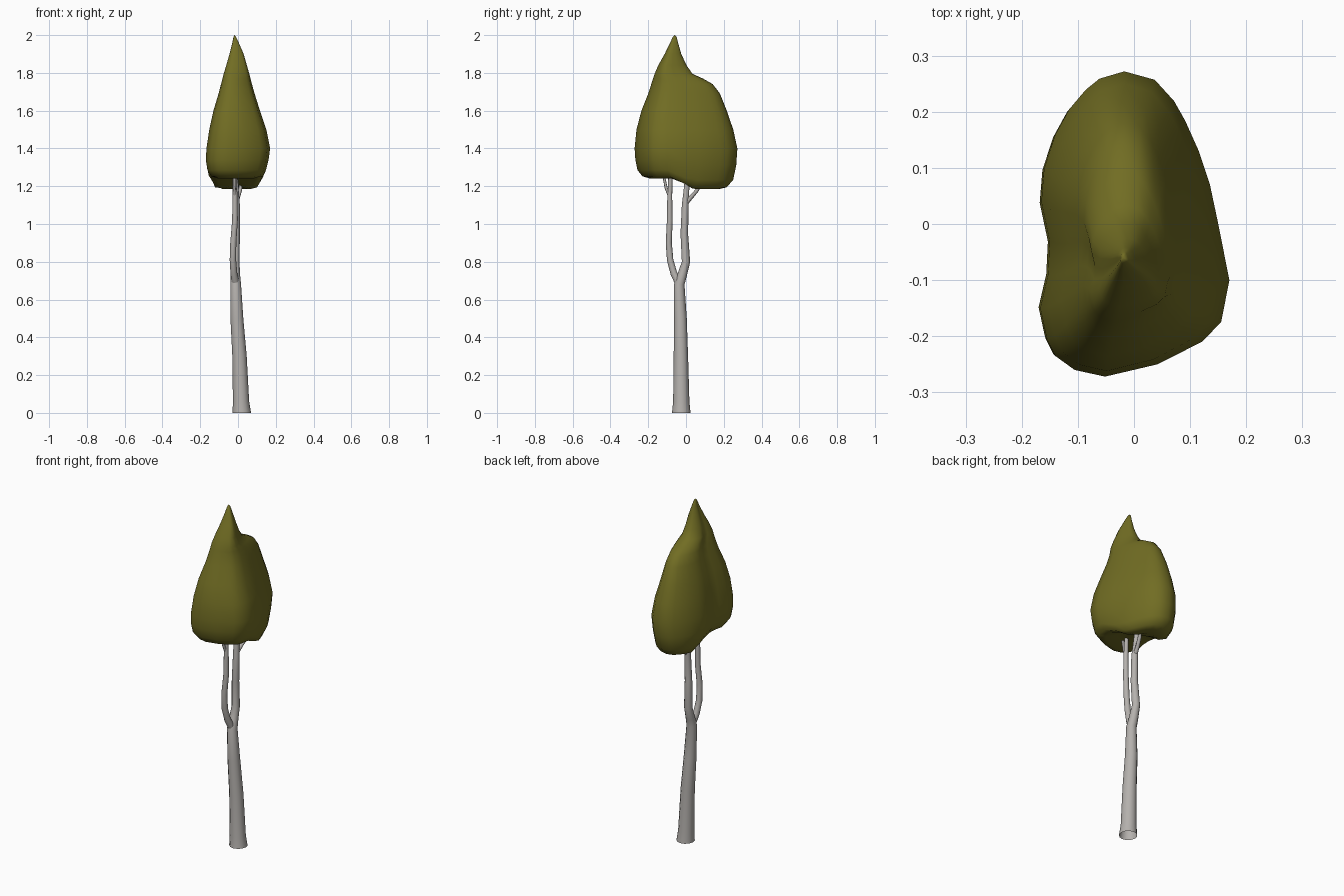
import bpy, bmesh, math
from mathutils import Vector


def material(name, rgb):
    m = bpy.data.materials.new(name)
    m.diffuse_color = (*rgb, 1)
    return m


bark = material("pale grey bark", (0.46, 0.44, 0.42))
leaf = material("olive leaves", (0.165, 0.152, 0.017))


def loft(name, rings, mat, tip=None, base=None):
    """Skin closed rings of points, optionally closing the ends to a point."""
    bm = bmesh.new()
    loops = [[bm.verts.new(p) for p in r] for r in rings]
    n = len(loops[0])
    for a, b in zip(loops, loops[1:]):
        for i in range(n):
            bm.faces.new((a[i], a[(i + 1) % n], b[(i + 1) % n], b[i]))
    for point, ring in ((base, loops[0]), (tip, loops[-1])):
        if point:
            v = bm.verts.new(point)
            for i in range(n):
                bm.faces.new((ring[i], ring[(i + 1) % n], v))
    bmesh.ops.recalc_face_normals(bm, faces=bm.faces)
    for f in bm.faces:
        f.smooth = True
    me = bpy.data.meshes.new(name)
    bm.to_mesh(me)
    bm.free()
    me.materials.append(mat)
    ob = bpy.data.objects.new(name, me)
    bpy.context.collection.objects.link(ob)
    return ob


def tube(name, path, sides=12):
    """Round limb along (x, y, z, radius) stations, open at the ends."""
    pts = [Vector(p[:3]) for p in path]
    rings = []
    for i, p in enumerate(path):
        d = (pts[min(i + 1, len(pts) - 1)] - pts[max(i - 1, 0)]).normalized()
        if p[2] == 0:
            d = Vector((0, 0, 1))
        u = Vector((0, 1, 0)).cross(d).normalized()
        v = d.cross(u)
        rings.append([pts[i] + p[3] * (math.cos(t) * u + math.sin(t) * v)
                      for t in (math.tau * k / sides for k in range(sides))])
    return loft(name, rings, bark)


# Trunk, with the thicker rear limb continuing from it
tube("trunk", [(0.02, -0.025, 0, 0.049), (0.016, -0.025, 0.06, 0.043),
               (0.008, -0.027, 0.3, 0.038), (-0.006, -0.03, 0.5, 0.034),
               (-0.012, -0.036, 0.68, 0.028), (-0.014, -0.02, 0.73, 0.025),
               (-0.014, 0.0, 0.8, 0.022), (-0.01, -0.009, 0.95, 0.02),
               (-0.008, -0.004, 1.1, 0.018), (-0.012, 0.004, 1.2, 0.014),
               (-0.015, 0.01, 1.34, 0.01)])
# Thinner front limb
tube("front_limb", [(-0.014, -0.04, 0.69, 0.02), (-0.022, -0.065, 0.74, 0.018),
                    (-0.027, -0.084, 0.81, 0.017), (-0.025, -0.091, 0.9, 0.016),
                    (-0.016, -0.086, 1.02, 0.015), (-0.016, -0.086, 1.14, 0.013),
                    (-0.018, -0.08, 1.34, 0.009)])
# Side twigs
tube("front_twig", [(-0.017, -0.088, 1.15, 0.009), (-0.02, -0.105, 1.19, 0.008),
                    (-0.02, -0.115, 1.24, 0.007), (-0.02, -0.115, 1.31, 0.006)], 8)
tube("rear_twig", [(-0.008, 0.0, 1.11, 0.012), (0.0, 0.03, 1.145, 0.011),
                   (0.012, 0.06, 1.18, 0.01), (0.02, 0.085, 1.27, 0.008)], 8)

# Crown: plan outline, fitted into a bounding box at each height
outline = [(-.02, .273), (.035, .258), (.07, .22), (.09, .185), (.115, .13), (.135, .07),
           (.15, 0), (.17, -.1), (.155, -.175), (.12, -.21), (.04, -.25), (-.055, -.272),
           (-.11, -.26), (-.145, -.235), (-.16, -.205), (-.172, -.15), (-.158, -.09),
           (-.155, -.03), (-.17, .04), (-.165, .1), (-.145, .16), (-.12, .205),
           (-.09, .24), (-.065, .26)]
# z, x min, x max, y min, y max
levels = [(1.25, -.06, .05, -.12, .1), (1.242, -.11, .095, -.195, .17),
          (1.252, -.142, .128, -.23, .215), (1.285, -.162, .148, -.257, .25),
          (1.34, -.17, .162, -.268, .266), (1.4, -.167, .17, -.272, .272),
          (1.5, -.152, .15, -.262, .25), (1.6, -.13, .116, -.236, .216),
          (1.69, -.103, .088, -.2, .18), (1.74, -.09, .074, -.184, .142),
          (1.77, -.082, .066, -.174, .09), (1.795, -.076, .06, -.166, .034),
          (1.84, -.062, .047, -.147, .003), (1.9, -.045, .03, -.113, -.025),
          (1.96, -.03, .004, -.084, -.042), (1.99, -.024, -.01, -.07, -.05)]


def sag(x, y, z):
    """The rear lobe hangs a little lower than the front."""
    t = min(max((y + 0.4 * x + 0.03) / 0.11, 0), 1)
    return z - 0.058 * t * t * (3 - 2 * t) * min(max((1.4 - z) / 0.13, 0), 1)


rings = []
for z, x0, x1, y0, y1 in levels:
    ring = []
    for ox, oy in outline:
        x = x0 + (x1 - x0) * (ox + 0.172) / 0.342
        y = y0 + (y1 - y0) * (oy + 0.272) / 0.545
        ring.append((x, y, sag(x, y, z)))
    rings.append(ring)
loft("crown", rings, leaf, tip=(-0.02, -0.06, 2.0), base=(0, 0, 1.235))
